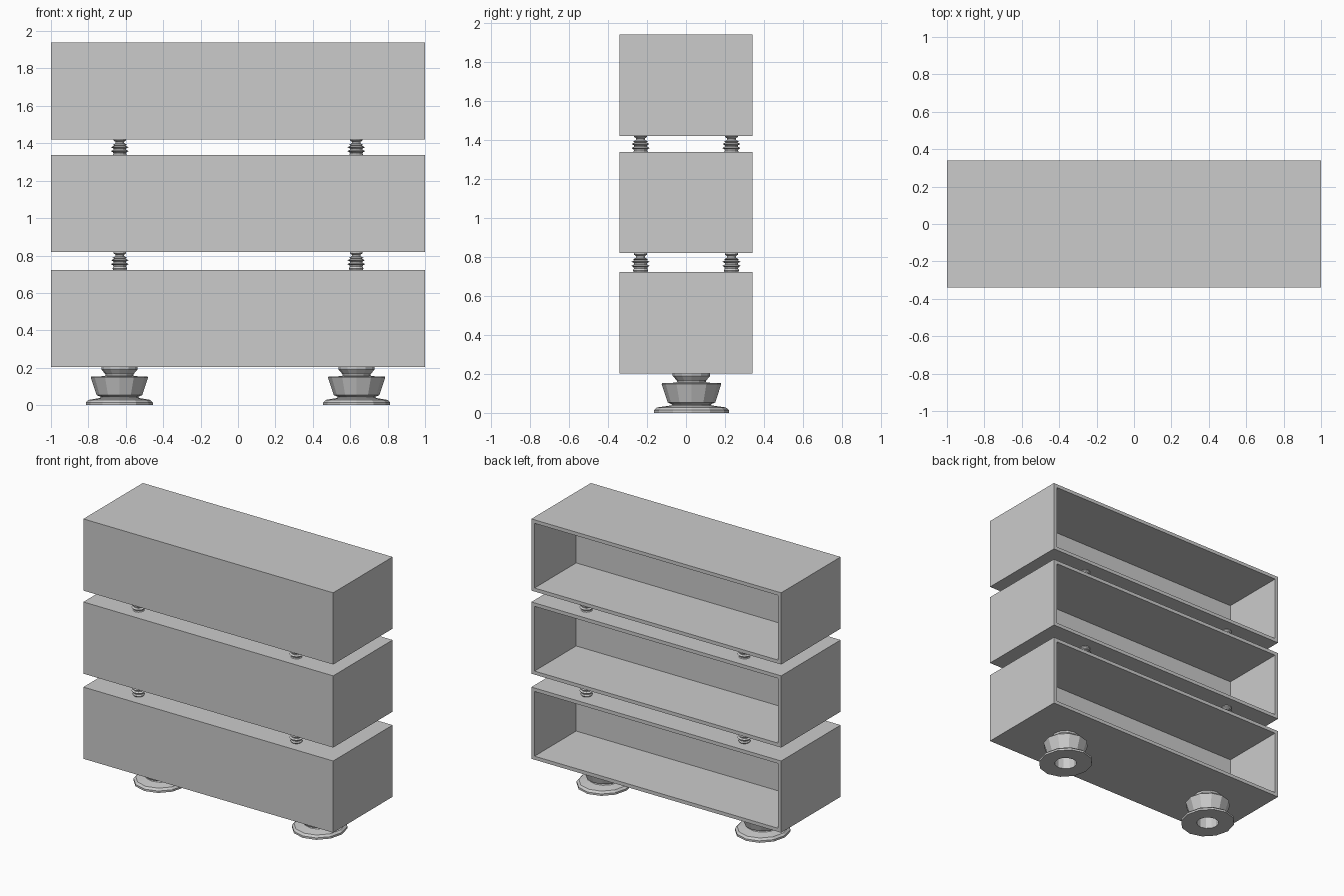
import bpy, bmesh, math

if "Cube" in bpy.data.objects:
    bpy.data.objects.remove(bpy.data.objects["Cube"])

W, D, H = 1.0, 0.34, 0.519      # half width, half depth, box height
WALL, POCKET = 0.036, 0.476     # rim thickness, depth of the open recess


def make_object(name, bm):
    bmesh.ops.recalc_face_normals(bm, faces=bm.faces[:])
    mesh = bpy.data.meshes.new(name)
    bm.to_mesh(mesh)
    bm.free()
    obj = bpy.data.objects.new(name, mesh)
    bpy.context.collection.objects.link(obj)
    return obj


def shelf_box(name, z):
    """Box with a recess pushed in from its back (+y) face."""
    bm = bmesh.new()
    bmesh.ops.create_cube(bm, size=1)
    for v in bm.verts:
        v.co = (v.co.x * 2 * W, v.co.y * 2 * D, z + (v.co.z + 0.5) * H)
    bm.normal_update()
    back = max(bm.faces, key=lambda f: f.normal.y)
    bmesh.ops.inset_individual(bm, faces=[back], thickness=WALL)
    out = bmesh.ops.extrude_face_region(bm, geom=[back])
    verts = [g for g in out['geom'] if isinstance(g, bmesh.types.BMVert)]
    bmesh.ops.translate(bm, verts=verts, vec=(0, -POCKET, 0))
    if back.is_valid:
        bmesh.ops.delete(bm, geom=[back], context='FACES_ONLY')
    make_object(name, bm)


def lathe(name, profile, loc, sides=12, closed=False, y_stretch=None):
    """Spin an (r, z) profile into a faceted turned part."""
    bm = bmesh.new()
    rings = []
    for i, (r, z) in enumerate(profile):
        sy = y_stretch(r) if y_stretch else 1.0
        rings.append([bm.verts.new((r * math.cos(2 * math.pi * k / sides),
                                    r * sy * math.sin(2 * math.pi * k / sides), z))
                      for k in range(sides)])
    pairs = list(zip(rings, rings[1:]))
    if closed:
        pairs.append((rings[-1], rings[0]))
    for a, b in pairs:
        for k in range(sides):
            n = (k + 1) % sides
            bm.faces.new((a[k], a[n], b[n], b[k]))
    if not closed:
        bm.faces.new(rings[0])
        bm.faces.new(rings[-1])
    make_object(name, bm).location = loc


# Three stacked open-backed boxes
for name, z in (("bottom_box", 0.203), ("middle_box", 0.819), ("top_box", 1.42)):
    shelf_box(name, z)

# Turned spacers between the boxes
SPACER = [(0.034, 0), (0.040, 0.008), (0.034, 0.018), (0.036, 0.026),
          (0.047, 0.032), (0.034, 0.039), (0.034, 0.046), (0.046, 0.053),
          (0.030, 0.061), (0.038, 0.066), (0.024, 0.073), (0.023, 0.082),
          (0.034, 0.090), (0.034, 0.097)]
for level, z in (("lower", 0.722), ("upper", 1.326)):
    for side, x in (("left", -0.632), ("right", 0.632)):
        for end, y in (("front", -0.233), ("back", 0.233)):
            lathe(f"{level}_spacer_{side}_{end}", SPACER, (x, y, z))

# Turned feet: wide base, flared bowl, collar, hollow core
FOOT = [(0.075, 0), (0.179, 0), (0.179, 0.014), (0.165, 0.028),
        (0.105, 0.038), (0.100, 0.044), (0.122, 0.054), (0.153, 0.148),
        (0.150, 0.153), (0.078, 0.155), (0.072, 0.162), (0.096, 0.190),
        (0.096, 0.205), (0.075, 0.205)]
for side, x in (("left", -0.634), ("right", 0.634)):
    lathe(f"foot_{side}", FOOT, (x, 0.028, 0), closed=True,
          y_stretch=lambda r: 1.07 if r > 0.16 else 1.0)
